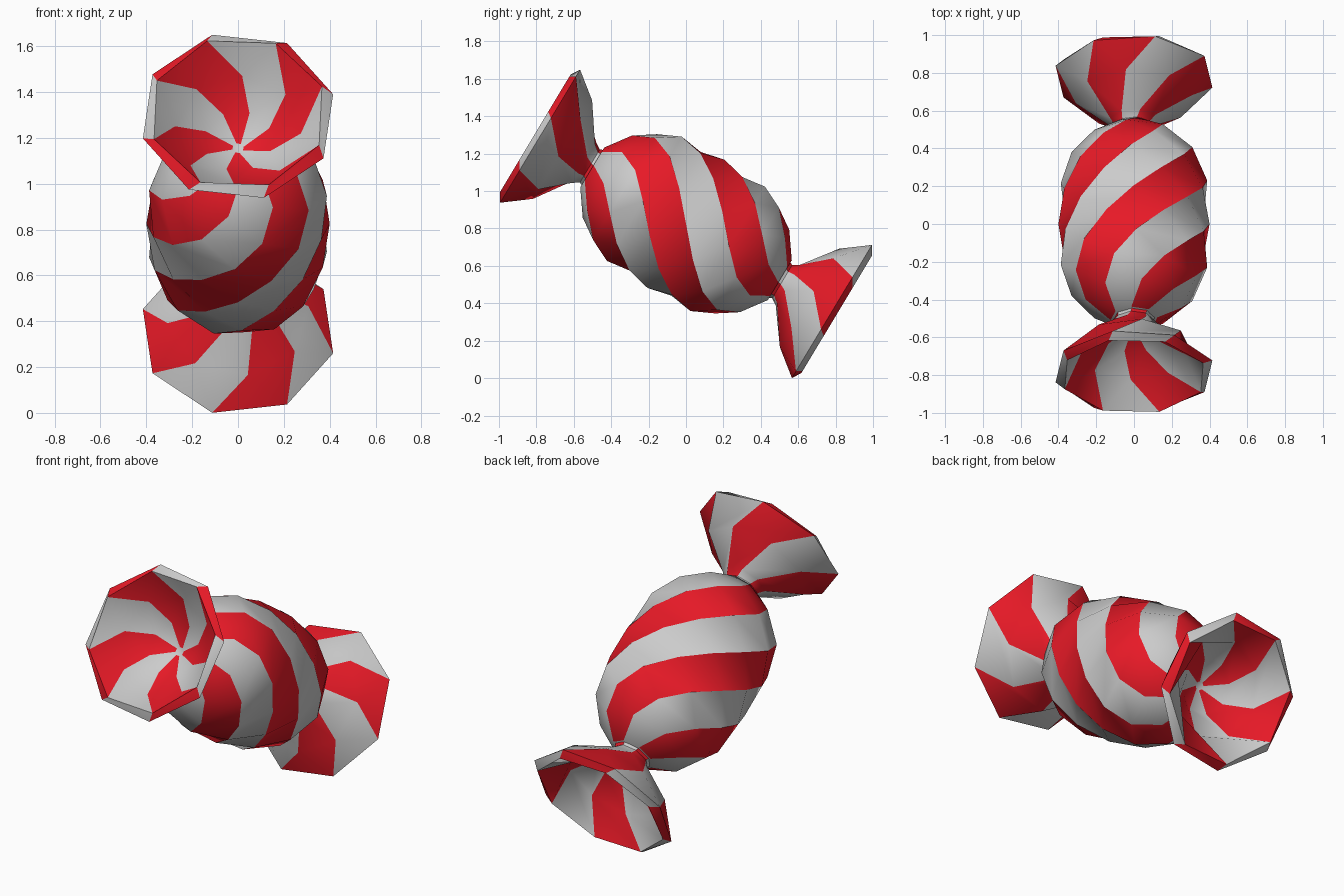
import bpy, bmesh, math
from mathutils import Vector

if "Cube" in bpy.data.objects:
    bpy.data.objects.remove(bpy.data.objects["Cube"])

SIDES = 8
TWIST = math.radians(165)            # twist per unit along the candy axis
TILT = math.radians(31)
CENTRE = Vector((0, 0, 0.825))
AXIS = Vector((0, math.cos(TILT), -math.sin(TILT)))
UP = Vector((0, math.sin(TILT), math.cos(TILT)))
SIDE = Vector((1, 0, 0))


def material(name, rgb):
    m = bpy.data.materials.new(name)
    m.diffuse_color = (*rgb, 1)
    m.use_nodes = True
    m.node_tree.nodes["Principled BSDF"].inputs["Base Color"].default_value = m.diffuse_color
    return m


GREY = material("grey_stripe", (0.8, 0.8, 0.8))
RED = material("red_stripe", (0.8, 0.01, 0.02))


def twisted_lathe(name, profile):
    """Sweep (axial, radius) points round the tilted axis with striped, twisted sides."""
    bm = bmesh.new()
    rings = []
    for a, r in profile:
        ring = []
        for j in range(SIDES):
            t = math.pi / 2 - TWIST * a + j * 2 * math.pi / SIDES
            ring.append(bm.verts.new(CENTRE + AXIS * a + (SIDE * math.cos(t) + UP * math.sin(t)) * r))
        rings.append(ring)
    for lo, hi in zip(rings, rings[1:]):
        for j in range(SIDES):
            k = (j + 1) % SIDES
            f = bm.faces.new((lo[j], lo[k], hi[k], hi[j]))
            f.material_index = j % 2
    for ring in (rings[0], rings[-1]):
        bm.faces.new(ring)
    bmesh.ops.recalc_face_normals(bm, faces=bm.faces)
    me = bpy.data.meshes.new(name)
    bm.to_mesh(me)
    bm.free()
    me.materials.append(GREY)
    me.materials.append(RED)
    ob = bpy.data.objects.new(name, me)
    bpy.context.collection.objects.link(ob)
    bpy.ops.object.select_all(action='DESELECT')
    ob.select_set(True)
    bpy.context.view_layer.objects.active = ob
    bpy.ops.object.shade_smooth_by_angle(angle=math.radians(40))
    return ob


# Barrel-shaped candy body
half = [(0.13, 0.397), (0.26, 0.388), (0.38, 0.347), (0.49, 0.26), (0.585, 0.125)]
twisted_lathe("candy_body", [(-a, r) for a, r in reversed(half)] + [(0, 0.40)] + half)

# Pinched neck, flared skirt, rim lip, then the hollow inside
end = [(0.56, 0.12), (0.60, 0.105), (0.635, 0.13), (0.77, 0.31), (0.91, 0.43),
       (0.94, 0.39), (0.795, 0.275), (0.70, 0.15), (0.64, 0.025)]
for name, s in (("wrapper_end_front", -1), ("wrapper_end_back", 1)):
    twisted_lathe(name, [(s * a, r) for a, r in end])
